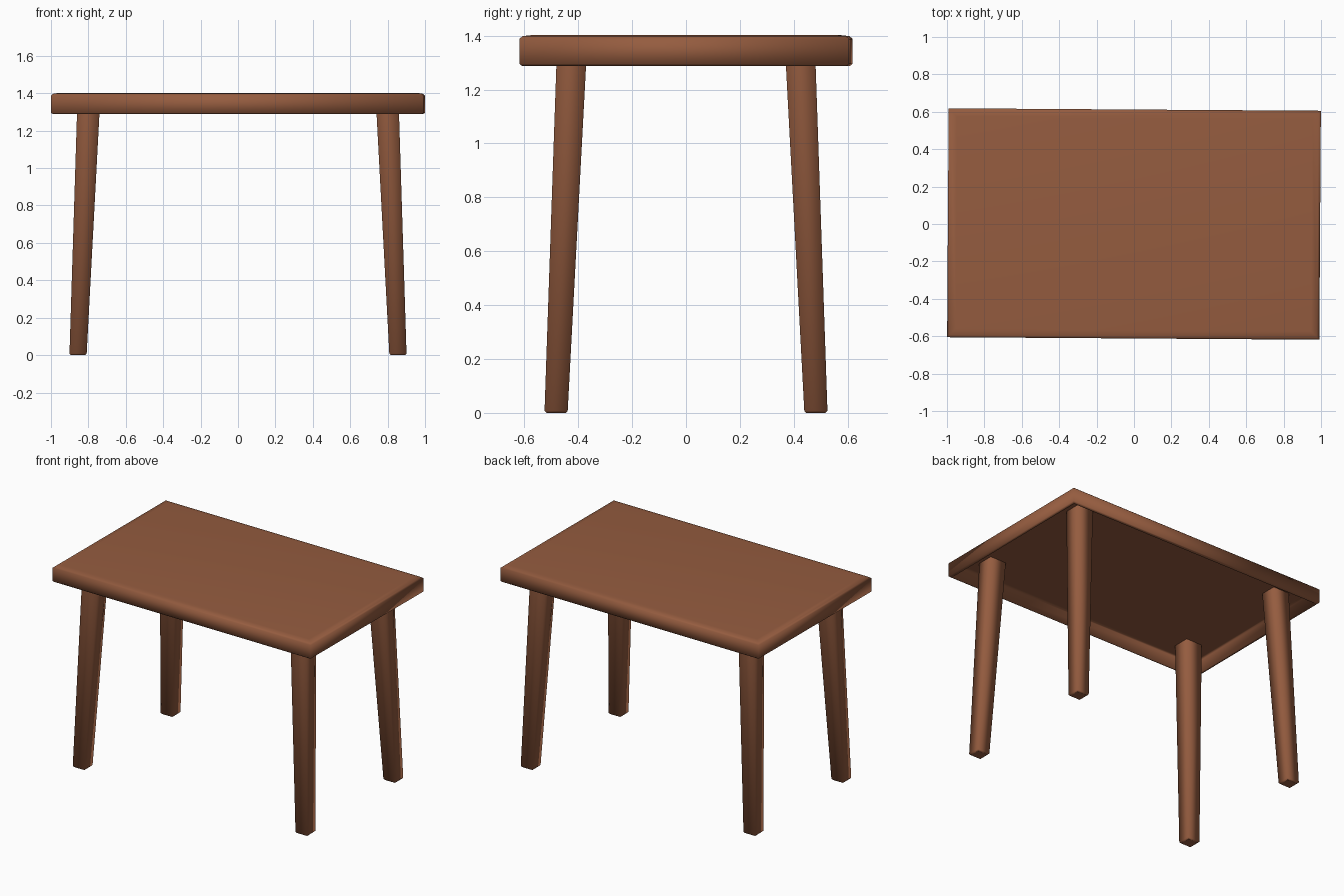
import bpy, bmesh
from math import radians
from mathutils import Matrix, Vector

cube = bpy.data.objects.get("Cube")
if cube:
    bpy.data.objects.remove(cube)

wood = bpy.data.materials.new("brown_wood")
wood.use_nodes = True
colour = (0.30, 0.107, 0.05, 1)
wood.diffuse_color = colour
wood.node_tree.nodes["Principled BSDF"].inputs["Base Color"].default_value = colour


def loft(name, rings, sharp_angle=None, turn=0):
    """Join rectangular rings (centre x, centre y, half x, half y, z) and cap both ends."""
    bm = bmesh.new()
    loops = []
    for cx, cy, hx, hy, z in rings:
        corners = ((-1, -1), (1, -1), (1, 1), (-1, 1))
        loops.append([bm.verts.new((cx + sx * hx, cy + sy * hy, z)) for sx, sy in corners])
    for low, high in zip(loops, loops[1:]):
        for i in range(4):
            j = (i + 1) % 4
            bm.faces.new((low[i], low[j], high[j], high[i]))
    caps = [bm.faces.new(loops[0][::-1]), bm.faces.new(loops[-1])]
    for face in bm.faces:
        face.smooth = True
    for edge in bm.edges:
        if sharp_angle:
            edge.smooth = edge.calc_face_angle(0) < radians(sharp_angle)
        else:
            edge.smooth = not any(f in caps for f in edge.link_faces)
    bm.transform(Matrix.Rotation(radians(turn), 4, "Z"))
    mesh = bpy.data.meshes.new(name)
    bm.to_mesh(mesh)
    bm.free()
    mesh.materials.append(wood)
    obj = bpy.data.objects.new(name, mesh)
    bpy.context.collection.objects.link(obj)
    return obj


# Tabletop: thin board with a folded-down rim, hollow underneath
half_x, half_y = 0.995, 0.612
profile = [(0.05, 1.375), (0.022, 1.375), (0.02, 1.29), (0.01, 1.288), (0, 1.295),
           (0, 1.388), (0.012, 1.398), (0.045, 1.402)]
loft("tabletop", [(0, 0, half_x - d, half_y - d, z) for d, z in profile], 80, -0.38)

# Legs: square, splayed outward and tapering toward the floor
for sx, side in ((1, "left"), (-1, "right")):
    for sy, end in ((-1, "front"), (1, "back")):
        loft(f"{end}_{side}_leg", [
            (sx * 0.855, sy * 0.482, 0.038, 0.036, 0),
            (sx * 0.855, sy * 0.482, 0.046, 0.043, 0.008),
            (sx * 0.797, sy * 0.422, 0.061, 0.056, 1.38)])
